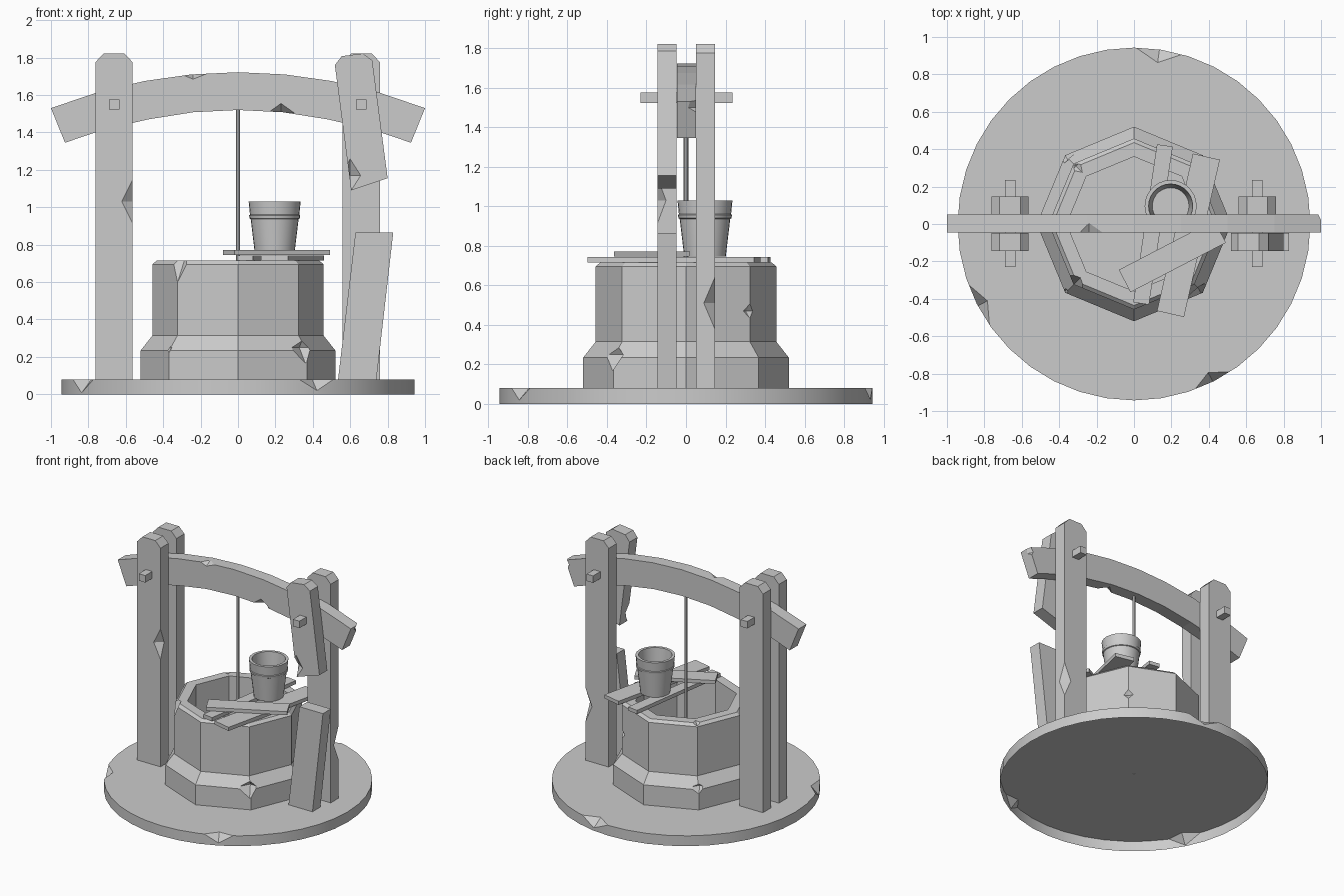
import bpy, bmesh, math
from mathutils import Vector, Matrix

if "Cube" in bpy.data.objects:
    bpy.data.objects.remove(bpy.data.objects["Cube"])


def finish(name, bm):
    bmesh.ops.recalc_face_normals(bm, faces=bm.faces[:])
    me = bpy.data.meshes.new(name)
    bm.to_mesh(me)
    bm.free()
    ob = bpy.data.objects.new(name, me)
    bpy.context.scene.collection.objects.link(ob)
    return ob


def prism(name, pts, y0, y1):
    """Extrude an xz outline from y0 to y1."""
    bm = bmesh.new()
    f = bm.faces.new([bm.verts.new((x, y0, z)) for x, z in pts])
    r = bmesh.ops.extrude_face_region(bm, geom=[f])
    for v in r["geom"]:
        if isinstance(v, bmesh.types.BMVert):
            v.co.y = y1
    # keep the starting cap so the prism is closed
    if not any(all(abs(v.co.y - y0) < 1e-6 for v in g.verts) for g in bm.faces):
        bmesh.ops.holes_fill(bm, edges=bm.edges[:])
    return finish(name, bm)


def lathe(name, prof, n, centre=(0, 0)):
    """Revolve a closed (radius, z) loop; radius 0 makes a pole."""
    bm = bmesh.new()
    rings = []
    for r, z in prof:
        if r == 0:
            rings.append([bm.verts.new((centre[0], centre[1], z))] * n)
        else:
            rings.append([bm.verts.new((centre[0] + r * math.cos(2 * math.pi * i / n),
                                        centre[1] + r * math.sin(2 * math.pi * i / n), z))
                          for i in range(n)])
    for a, b in zip(rings, rings[1:] + rings[:1]):
        for i in range(n):
            j = (i + 1) % n
            vs = list(dict.fromkeys([a[i], a[j], b[j], b[i]]))
            if len(vs) > 2:
                bm.faces.new(vs)
    return finish(name, bm)


def plank(name, a, b, width, z0, z1):
    a, b = Vector(a), Vector(b)
    d = b - a
    bm = bmesh.new()
    m = (Matrix.Translation(((a.x + b.x) / 2, (a.y + b.y) / 2, (z0 + z1) / 2))
         @ Matrix.Rotation(math.atan2(d.y, d.x), 4, 'Z')
         @ Matrix.Diagonal((d.length, width, z1 - z0, 1)))
    bmesh.ops.create_cube(bm, size=1, matrix=m)
    return finish(name, bm)


def chip(ob, chips):
    """Cut faceted chips: each is (location, half sizes, turn about z)."""
    for loc, size, turn in chips:
        bm = bmesh.new()
        m = (Matrix.Translation(loc) @ Matrix.Rotation(math.radians(turn), 4, 'Z')
             @ Matrix.Diagonal((*size, 1)))
        vs = [bm.verts.new(m @ Vector(p)) for p in
              ((1, 0, 0), (0, 1, 0), (-1, 0, 0), (0, -1, 0), (0, 0, 1), (0, 0, -1))]
        for i in range(4):
            for pole in (4, 5):
                bm.faces.new((vs[i], vs[(i + 1) % 4], vs[pole]))
        cutter = finish("chip_cutter", bm)
        cutter.hide_render = True
        mod = ob.modifiers.new("chip", 'BOOLEAN')
        mod.operation, mod.solver, mod.object = 'DIFFERENCE', 'EXACT', cutter
        bpy.context.view_layer.objects.active = ob
        bpy.ops.object.modifier_apply(modifier=mod.name)
        bpy.data.objects.remove(cutter, do_unlink=True)


def open_bottom(ob, z):
    bm = bmesh.new()
    bm.from_mesh(ob.data)
    low = [f for f in bm.faces if all(abs(v.co.z - z) < 1e-4 for v in f.verts)
           and f.normal.z < -0.5]
    bmesh.ops.delete(bm, geom=low, context='FACES')
    bm.to_mesh(ob.data)
    bm.free()


def smooth(ob):
    bpy.ops.object.select_all(action='DESELECT')
    ob.select_set(True)
    bpy.context.view_layer.objects.active = ob
    bpy.ops.object.shade_smooth_by_angle(angle=math.radians(30))


# round base: a disc shell, open underneath
base = lathe("base", [(0, 0), (0.943, 0), (0.943, 0.08), (0, 0.08)], 40)
chip(base, [((0.14, 0.96, 0.09), (0.22, 0.11, 0.09), -8),
            ((0.44, -0.88, 0.085), (0.22, 0.10, 0.11), 27),
            ((-0.86, -0.45, 0.085), (0.22, 0.09, 0.11), -63)])
open_bottom(base, 0)
smooth(base)

# octagonal well wall with a wider plinth
well = lathe("well_wall", [(0.36, 0.08), (0.52, 0.08), (0.52, 0.235), (0.457, 0.315),
                           (0.457, 0.695), (0.435, 0.715), (0.36, 0.715)], 8)
chip(well, [((0.37, -0.39, 0.25), (0.14, 0.085, 0.11), 30),
            ((-0.36, -0.36, 0.73), (0.11, 0.24, 0.25), 45),
            ((0.34, 0.34, 0.47), (0.05, 0.13, 0.07), 45),
            ((-0.37, 0.37, 0.25), (0.085, 0.05, 0.05), 30),
            ((-0.40, -0.39, 0.25), (0.06, 0.11, 0.09), 45),
            ((-0.31, 0.31, 0.72), (0.06, 0.04, 0.025), -45)])

# paired uprights with clipped tops
W = [(-0.1, 0.08), (0.1, 0.08), (0.1, 1.775), (0.055, 1.822), (-0.055, 1.822), (-0.1, 1.775)]
posts = {}
for name, cx, y0 in (("left_front_post", -0.663, -0.145), ("left_back_post", -0.663, 0.05),
                     ("right_back_post", 0.66, 0.05)):
    posts[name] = prism(name, [(cx + x, z) for x, z in W], y0, y0 + 0.097)
chip(posts["left_front_post"], [((-0.555, -0.155, 1.03), (0.08, 0.06, 0.16), 0)])
chip(posts["right_back_post"], [((0.76, 0.15, 0.51), (0.06, 0.06, 0.14), 0)])

# snapped right front upright
prism("broken_post_lower", [(0.535, 0.08), (0.74, 0.08), (0.83, 0.865), (0.628, 0.865)],
      -0.145, -0.048)
upper = prism("broken_post_upper", [(0.605, 1.09), (0.80, 1.155), (0.718, 1.785), (0.668, 1.822),
                                    (0.555, 1.808), (0.518, 1.76)], -0.145, -0.048)
chip(upper, [((0.60, -0.155, 1.17), (0.07, 0.05, 0.11), 0)])

# arched cross beam
half_top = [(1.0, 1.53), (0.75, 1.615), (0.5, 1.675), (0.25, 1.71)]
half_low = [(0.925, 1.345), (0.72, 1.415), (0.48, 1.47), (0.24, 1.508)]
outline = ([(-x, z) for x, z in half_top] + [(0, 1.722)] + half_top[::-1]
           + half_low + [(0, 1.52)] + [(-x, z) for x, z in half_low[::-1]])
beam = prism("cross_beam", outline, -0.046, 0.05)
chip(beam, [((-0.24, -0.046, 1.715), (0.075, 0.06, 0.03), 0),
            ((0.23, -0.046, 1.505), (0.07, 0.06, 0.05), 0),
            ((1.0, 0.06, 1.5), (0.04, 0.07, 0.07), 0)])

# square pegs through posts and beam
for side, x in (("left", -0.662), ("right", 0.66)):
    prism(side + "_peg", [(x - 0.028, 1.522), (x + 0.028, 1.522),
                          (x + 0.028, 1.576), (x - 0.028, 1.576)], -0.23, 0.235)

# rope
lathe("rope", [(0, 0.079), (0.012, 0.079), (0.012, 1.54), (0, 1.54)], 8)

# loose boards across the rim
plank("wide_board", (0.195, -0.481), (0.387, 0.36), 0.148, 0.715, 0.743)
plank("narrow_board", (0.038, -0.425), (0.165, 0.42), 0.085, 0.715, 0.743)
plank("top_board", (-0.05, -0.305), (0.46, -0.04), 0.135, 0.745, 0.772)

# hollow bucket with a hoop
bucket = lathe("bucket", [(0, 0.746), (0.105, 0.746), (0.128, 0.937), (0.134, 0.94),
                          (0.137, 0.957), (0.132, 0.96), (0.139, 1.03), (0.118, 1.03),
                          (0.098, 0.78), (0, 0.78)], 28, (0.196, 0.096))
smooth(bucket)
